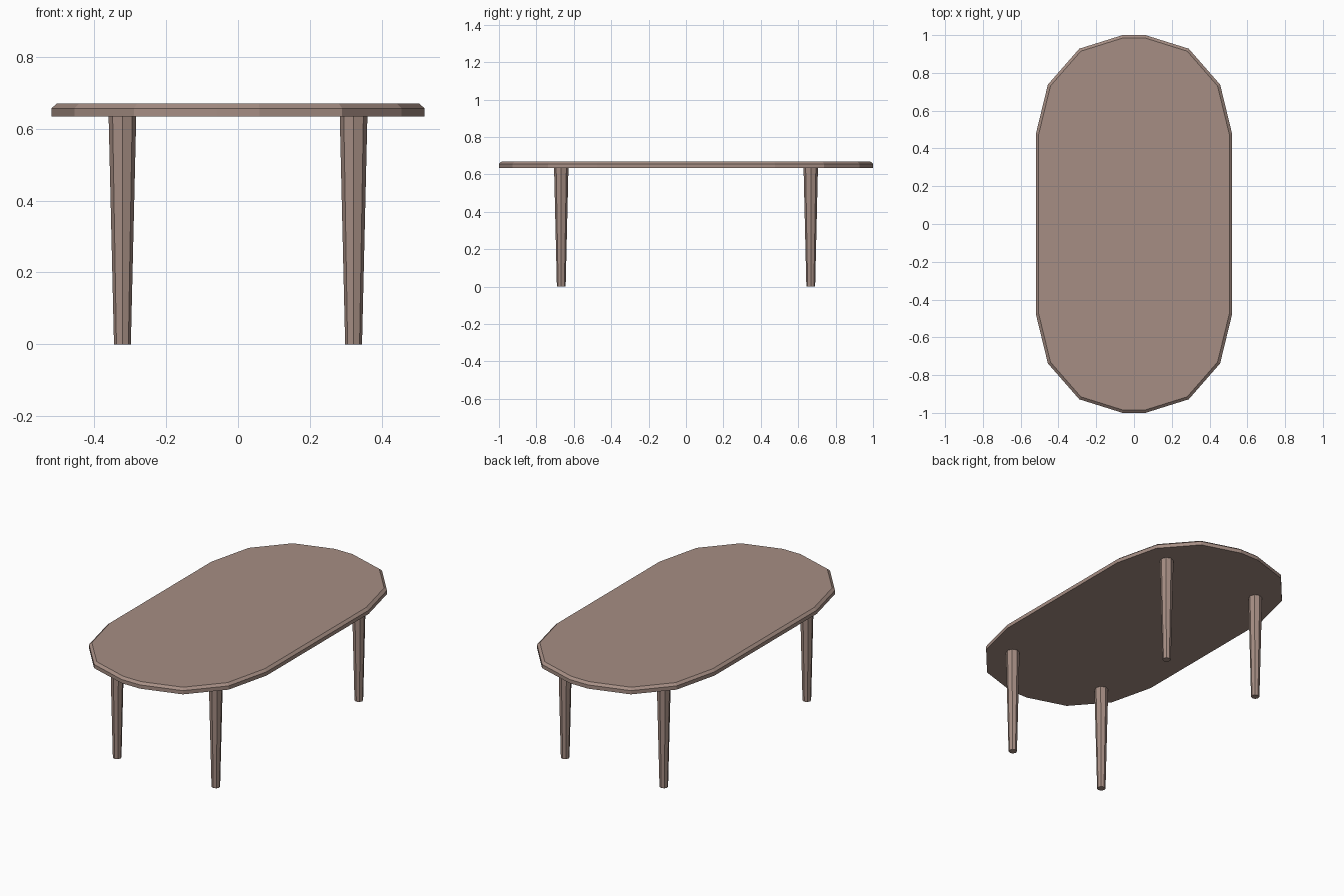
import bpy, bmesh

if "Cube" in bpy.data.objects:
    bpy.data.objects.remove(bpy.data.objects["Cube"])

WOOD = bpy.data.materials.new("wood")
WOOD.diffuse_color = (0.38, 0.27, 0.23, 1)
WOOD.use_nodes = True
WOOD.node_tree.nodes["Principled BSDF"].inputs["Base Color"].default_value = WOOD.diffuse_color


def make_object(name, bm):
    bmesh.ops.recalc_face_normals(bm, faces=bm.faces)
    mesh = bpy.data.meshes.new(name)
    bm.to_mesh(mesh)
    bm.free()
    mesh.materials.append(WOOD)
    obj = bpy.data.objects.new(name, mesh)
    bpy.context.collection.objects.link(obj)


# Tabletop: quarter outline mirrored to a 16-sided oval, extruded, top edge chamfered
quarter = [(0.52, 0.475), (0.456, 0.738), (0.29, 0.928), (0.06, 1.0)]
half = quarter + [(-x, y) for x, y in reversed(quarter)]
outline = half + [(-x, -y) for x, y in half]
bm = bmesh.new()
base = [bm.verts.new((x, y, 0.635)) for x, y in outline]
rim = [bm.verts.new((x, y, 0.657)) for x, y in outline]
bm.faces.new(base[::-1])
top = bm.faces.new(rim)
for i in range(len(base)):
    j = (i + 1) % len(base)
    bm.faces.new((base[i], base[j], rim[j], rim[i]))
bm.normal_update()
bmesh.ops.inset_region(bm, faces=[top], thickness=0.015, depth=0.013,
                       use_even_offset=True)
make_object("tabletop", bm)

# Four tapered eight-sided legs
for side, sx in (("left", -1), ("right", 1)):
    for end, sy in (("front", -1), ("back", 1)):
        bm = bmesh.new()
        bmesh.ops.create_cone(bm, cap_ends=True, segments=8,
                              radius1=0.0235, radius2=0.0385, depth=0.635)
        bmesh.ops.translate(bm, verts=bm.verts,
                            vec=(sx * 0.322, sy * 0.667, 0.3175))
        make_object(f"{end}_{side}_leg", bm)
